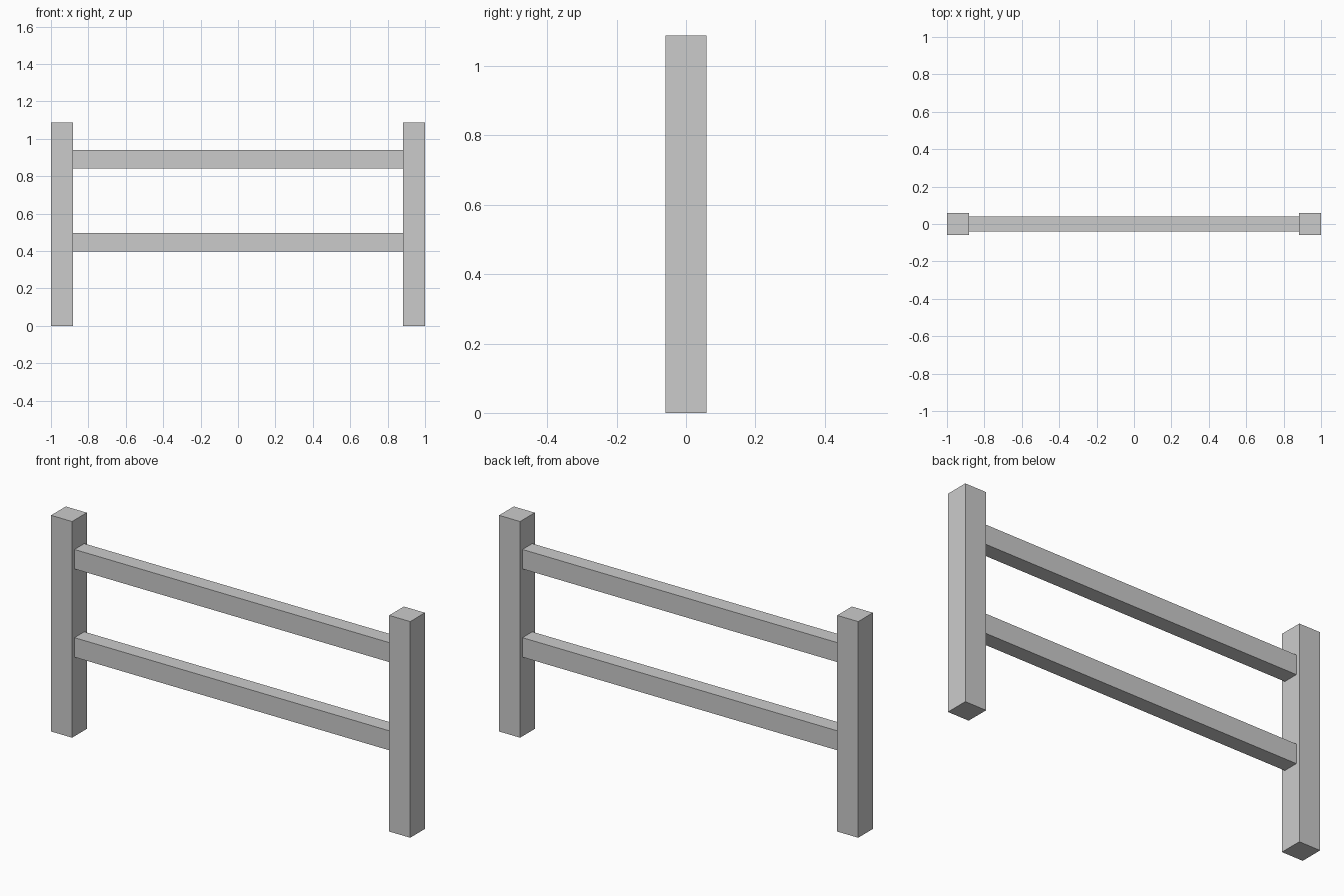
import bpy

if "Cube" in bpy.data.objects:
    bpy.data.objects.remove(bpy.data.objects["Cube"])

POST = 0.117      # square post width
HEIGHT = 1.088    # post height
RAIL_DEPTH = 0.078


def box(name, size, center):
    bpy.ops.mesh.primitive_cube_add(size=1, location=center)
    obj = bpy.context.object
    obj.name = name
    obj.scale = size
    bpy.ops.object.transform_apply(location=False, rotation=False, scale=True)
    return obj


# Upright posts at both ends
for side, name in ((-1, "left_post"), (1, "right_post")):
    box(name, (POST, POST, HEIGHT), (side * (1 - POST / 2), 0, HEIGHT / 2))

# Horizontal rails spanning between the posts
for name, z0, z1 in (("lower_rail", 0.398, 0.496), ("upper_rail", 0.842, 0.940)):
    box(name, (2 - 2 * POST, RAIL_DEPTH, z1 - z0), (0, 0, (z0 + z1) / 2))
